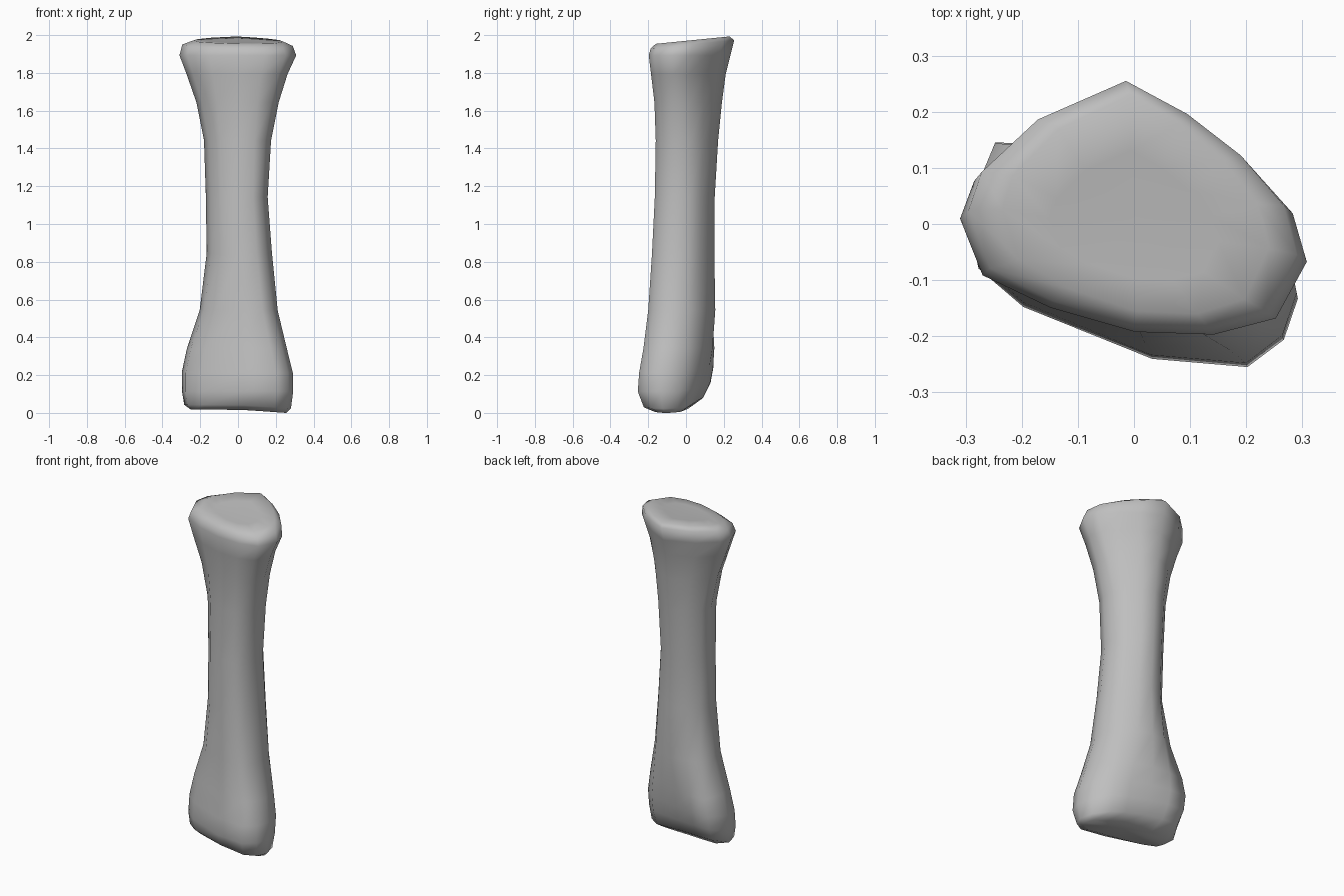
import bpy, bmesh
from mathutils import Vector

cube = bpy.data.objects.get("Cube")
if cube:
    bpy.data.objects.remove(cube, do_unlink=True)

# Cross-section outlines, counter-clockwise from the front
LOWER = [(.2, -.255), (.265, -.205), (.29, -.13), (.27, -.03), (.185, .055), (.1, .085), (-.02, .115),
         (-.14, .137), (-.25, .14), (-.3, .02), (-.28, -.075), (-.2, -.145), (.03, -.24)]
SHAFT = [(.08, -.165), (.125, -.13), (.155, -.06), (.15, .02), (.11, .08), (.05, .12), (-.01, .15),
         (-.095, .117), (-.145, .07), (-.165, .01), (-.142, -.075), (-.09, -.135), (-.01, -.165)]
UPPER = [(.14, -.195), (.25, -.165), (.305, -.06), (.28, .03), (.2, .12), (.1, .195), (-.015, .255),
         (-.18, .185), (-.285, .09), (-.31, .02), (-.27, -.085), (-.15, -.145), (0, -.19)]

# Rings: height, left and right limits, front and back limits, backward tilt
RINGS = [
    (.025, -.25, .255, -.165, .01, .3), (.05, -.285, .28, -.223, .09, .4),
    (.12, -.297, .292, -.255, .13, .35), (.22, -.297, .29, -.248, .145, .2),
    (.35, -.27, .258, -.225, .15, 0), (.55, -.203, .21, -.2, .155, 0),
    (.85, -.166, .18, -.18, .15, 0), (1.15, -.17, .157, -.165, .152, 0),
    (1.45, -.18, .175, -.16, .17, 0), (1.65, -.22, .215, -.167, .19, 0),
    (1.8, -.272, .262, -.185, .21, 0), (1.9, -.31, .308, -.197, .235, 0),
    (1.955, -.295, .29, -.187, .255, .1), (1.977, -.235, .24, -.16, .23, .1),
    (1.975, -.15, .15, -.1, .13, .1),
]


def smooth(a, b, z):
    t = min(1, max(0, (z - a) / (b - a)))
    return t * t * (3 - 2 * t)


def fit(values, low, high):
    a, b = min(values), max(values)
    return [low + (v - a) / (b - a) * (high - low) for v in values]


def section(z, x0, x1, y0, y1, tilt):
    """Blend the outlines by height and fit them into the ring's limits."""
    up, down = smooth(1.3, 1.9, z), 1 - smooth(.15, .8, z)
    mid = 1 - up - down
    pts = [Vector(l) * down + Vector(s) * mid + Vector(u) * up
           for l, s, u in zip(LOWER, SHAFT, UPPER)]
    xs = fit([p.x for p in pts], x0, x1)
    ys = fit([p.y for p in pts], y0, y1)
    lean = (lambda y: y) if z > 1 else (lambda y: max(0, y))
    drop = .07 if z < .1 else 0
    return [(x, y, z + tilt * lean(y) - drop * max(0, x)) for x, y in zip(xs, ys)]


# Bone body: bridged rings with a shallow dish at each end
bm = bmesh.new()
loops = [[bm.verts.new(p) for p in section(*r)] for r in RINGS]
n = len(SHAFT)
for a, b in zip(loops, loops[1:]):
    for i in range(n):
        j = (i + 1) % n
        bm.faces.new((a[i], a[j], b[j], b[i]))
for loop, sink in ((loops[0], .02), (loops[-1], -.004)):
    centre = sum((v.co for v in loop), Vector()) / n
    hub = bm.verts.new(centre + Vector((0, 0, sink)))
    for i in range(n):
        bm.faces.new((loop[i], loop[(i + 1) % n], hub))
bmesh.ops.recalc_face_normals(bm, faces=bm.faces)
low = min(v.co.z for v in bm.verts)
bmesh.ops.translate(bm, verts=bm.verts, vec=(0, 0, -low))
for f in bm.faces:
    f.smooth = True

mesh = bpy.data.meshes.new("bone")
bm.to_mesh(mesh)
bm.free()
bone = bpy.data.objects.new("bone", mesh)
bpy.context.collection.objects.link(bone)

# Plain grey material
grey = bpy.data.materials.new("bone_grey")
grey.use_nodes = True
colour = (.52, .52, .52, 1)
grey.diffuse_color = colour
grey.node_tree.nodes["Principled BSDF"].inputs["Base Color"].default_value = colour
mesh.materials.append(grey)
